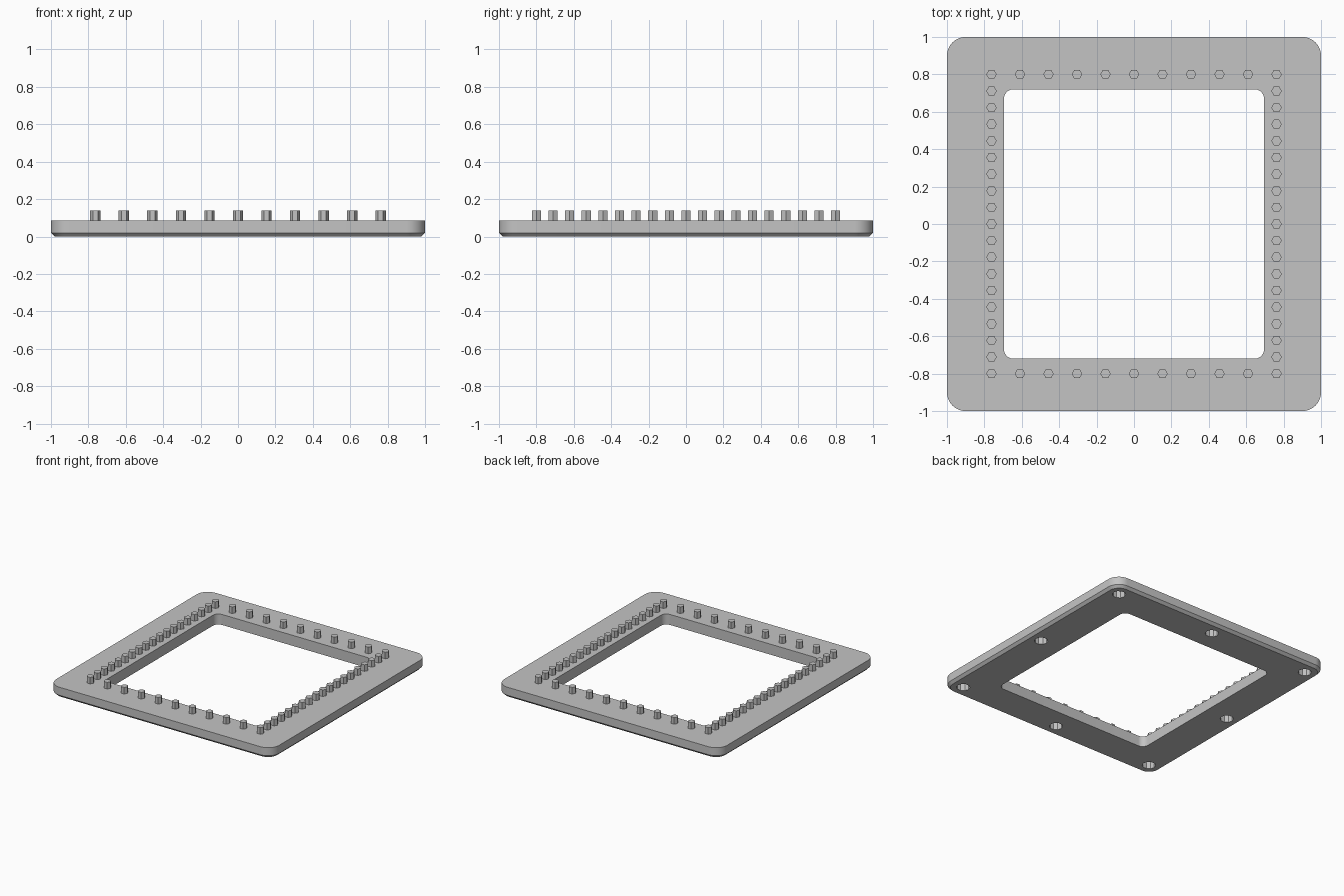
import bpy
import bmesh
from math import cos, sin, pi, radians

cube = bpy.data.objects.get("Cube")
if cube:
    bpy.data.objects.remove(cube, do_unlink=True)

TOP = 0.085
CHAMFER = 0.02

grey = bpy.data.materials.new("plain grey")
grey.use_nodes = True
grey.diffuse_color = (0.55, 0.55, 0.55, 1)
grey.node_tree.nodes["Principled BSDF"].inputs["Base Color"].default_value = (0.55, 0.55, 0.55, 1)


def finish(bm, name):
    bmesh.ops.recalc_face_normals(bm, faces=bm.faces)
    mesh = bpy.data.meshes.new(name)
    bm.to_mesh(mesh)
    bm.free()
    mesh.materials.append(grey)
    obj = bpy.data.objects.new(name, mesh)
    bpy.context.collection.objects.link(obj)
    return obj


def rounded_loop(bm, hx, hy, radius, z, steps=10):
    """Vertices of a rounded rectangle with the given half sizes."""
    verts = []
    for corner, (sx, sy) in enumerate([(1, 1), (-1, 1), (-1, -1), (1, -1)]):
        for i in range(steps + 1):
            a = (corner + i / steps) * pi / 2
            verts.append(bm.verts.new((sx * (hx - radius) + radius * cos(a),
                                       sy * (hy - radius) + radius * sin(a), z)))
    return verts


def add_prism(bm, x, y, z0, z1, radius, sides):
    """Closed upright prism with a corner on the x axis."""
    rings = [[bm.verts.new((x + radius * cos(2 * pi * i / sides),
                            y + radius * sin(2 * pi * i / sides), z))
              for i in range(sides)] for z in (z0, z1)]
    for ring in rings:
        bm.faces.new(ring)
    for i in range(sides):
        j = (i + 1) % sides
        bm.faces.new((rings[0][i], rings[0][j], rings[1][j], rings[1][i]))


# Square frame: rounded loops joined into a closed ring, chamfered underneath
bm = bmesh.new()
loops = [
    rounded_loop(bm, 0.695, 0.72, 0.05, TOP),
    rounded_loop(bm, 1, 1, 0.1, TOP),
    rounded_loop(bm, 1, 1, 0.1, CHAMFER),
    rounded_loop(bm, 1 - CHAMFER, 1 - CHAMFER, 0.1 - CHAMFER, 0),
    rounded_loop(bm, 0.695, 0.72, 0.05, 0),
]
for k, loop in enumerate(loops):
    other = loops[(k + 1) % len(loops)]
    for i in range(len(loop)):
        j = (i + 1) % len(loop)
        bm.faces.new((loop[i], loop[j], other[j], other[i]))
frame = finish(bm, "frame")

# Blind sockets in the underside, at the corners and side centres
bm = bmesh.new()
for x in (-0.89, 0, 0.89):
    for y in (-0.89, 0, 0.89):
        if x or y:
            add_prism(bm, x, y, -0.05, 0.065, 0.05, 10)
cutter = finish(bm, "socket_cutter")
cutter.hide_render = True

cut = frame.modifiers.new("sockets", "BOOLEAN")
cut.operation = "DIFFERENCE"
cut.solver = "EXACT"
cut.object = cutter
bpy.context.view_layer.objects.active = frame
frame.select_set(True)
bpy.ops.object.modifier_apply(modifier=cut.name)
bpy.data.objects.remove(cutter, do_unlink=True)
bpy.ops.object.shade_smooth_by_angle(angle=radians(30))

# Hexagonal pegs around the opening
PEG_X, PEG_Y = 0.762, 0.8
COLUMNS, ROWS = 11, 19
bm = bmesh.new()
for c in range(COLUMNS):
    for r in range(ROWS):
        if c in (0, COLUMNS - 1) or r in (0, ROWS - 1):
            add_prism(bm, PEG_X * (2 * c / (COLUMNS - 1) - 1),
                      PEG_Y * (2 * r / (ROWS - 1) - 1), TOP - 0.01, 0.138, 0.028, 6)
finish(bm, "pegs")
